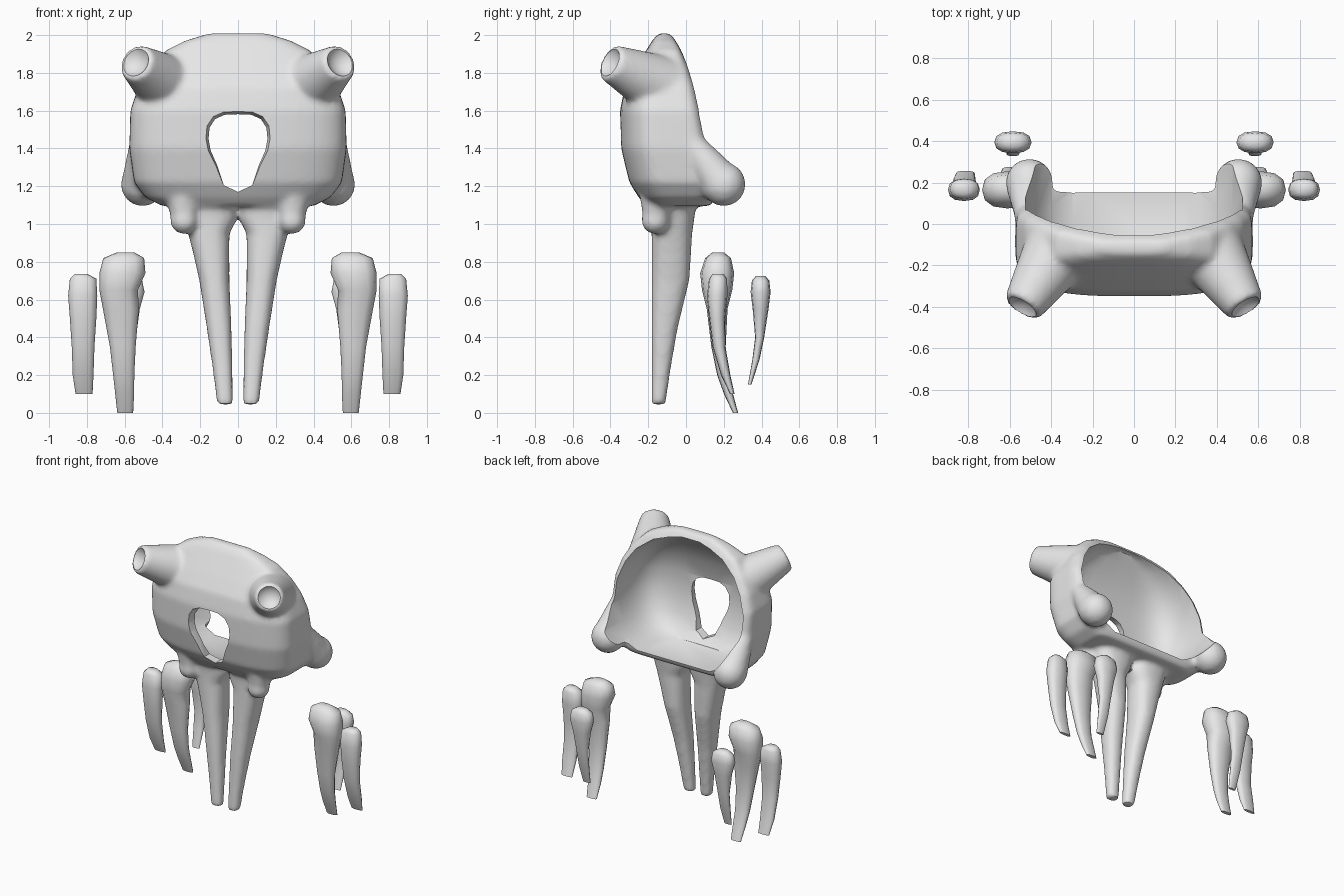
import bpy, bmesh, math
from mathutils import Vector, Matrix

cube = bpy.data.objects.get("Cube")
if cube:
    bpy.data.objects.remove(cube, do_unlink=True)

grey = bpy.data.materials.new("pale_grey")
grey.use_nodes = True
grey.diffuse_color = (0.8, 0.8, 0.8, 1)
grey.node_tree.nodes["Principled BSDF"].inputs["Base Color"].default_value = (0.8, 0.8, 0.8, 1)


def skin(bm, rings):
    """Closed surface through a list of equal rings."""
    loops = [[bm.verts.new(p) for p in r] for r in rings]
    n = len(loops[0])
    for a, b in zip(loops, loops[1:]):
        for i in range(n):
            j = (i + 1) % n
            bm.faces.new((a[i], a[j], b[j], b[i]))
    bm.faces.new(loops[0])
    bm.faces.new(loops[-1])


def section(z, cx, hx, cy, hy, n=12, front=2.4, back=2.4):
    """Horizontal superellipse with its own roundness in front and behind."""
    ring = []
    for i in range(n):
        t = 2 * math.pi * i / n
        c, s = math.cos(t), math.sin(t)
        e = 2 / (back if s > 0 else front)
        ring.append((cx + hx * math.copysign(abs(c) ** e, c),
                     cy + hy * math.copysign(abs(s) ** e, s), z))
    return ring


def tube(bm, p0, p1, r0, r1):
    p0, p1 = Vector(p0), Vector(p1)
    d = p1 - p0
    m = Matrix.Translation((p0 + p1) / 2) @ d.to_track_quat('Z', 'Y').to_matrix().to_4x4()
    bmesh.ops.create_cone(bm, cap_ends=True, segments=24, radius1=r0, radius2=r1,
                          depth=d.length, matrix=m)


def ball(bm, p, r):
    bmesh.ops.create_uvsphere(bm, u_segments=24, v_segments=14, radius=r,
                              matrix=Matrix.Translation(p))


def finish(bm, name):
    bmesh.ops.recalc_face_normals(bm, faces=bm.faces)
    me = bpy.data.meshes.new(name)
    bm.to_mesh(me)
    bm.free()
    me.materials.append(grey)
    ob = bpy.data.objects.new(name, me)
    bpy.context.collection.objects.link(ob)
    return ob


def activate(ob):
    bpy.ops.object.select_all(action='DESELECT')
    ob.select_set(True)
    bpy.context.view_layer.objects.active = ob


def apply(ob, kind, **settings):
    activate(ob)
    mod = ob.modifiers.new(kind.lower(), kind)
    for k, v in settings.items():
        setattr(mod, k, v)
    bpy.ops.object.modifier_apply(modifier=mod.name)


def smooth(ob, angle):
    activate(ob)
    bpy.ops.object.shade_smooth_by_angle(angle=math.radians(angle))


# Shell: height, half width, front y, back y
shell = [(1.095, .40, -.21, .13), (1.14, .49, -.25, .155), (1.22, .55, -.30, .16),
         (1.40, .575, -.345, .125), (1.60, .57, -.35, .085), (1.72, .53, -.325, .055),
         (1.82, .47, -.27, .02), (1.92, .38, -.21, -.025), (1.97, .28, -.18, -.055),
         (2.01, .15, -.145, -.085)]
bm = bmesh.new()
skin(bm, [section(z, 0, w, (f + b) / 2, (b - f) / 2, 64, 3, 8) for z, w, f, b in shell])

leg = [(1.15, .16, .16, -.07, .13), (1.03, .145, .143, -.07, .115),
       (.95, .155, .11, -.075, .108), (.85, .142, .097, -.077, .105),
       (.70, .125, .080, -.082, .100), (.45, .100, .066, -.113, .070),
       (.25, .083, .054, -.130, .052), (.045, .069, .042, -.146, .038)]
horn_tip = Vector((.540, -.402, 1.855))
horn_base = Vector((.36, -.12, 1.72))
horn_dir = (horn_tip - horn_base).normalized()

for s in (1, -1):
    side = Vector((s, 1, 1))
    # Front horn
    tube(bm, horn_base * side, horn_tip * side, .175, .098)
    # Rear corner lump
    tube(bm, Vector((.51, -.02, 1.50)) * side, Vector((.505, .19, 1.21)) * side, .05, .115)
    ball(bm, Vector((.505, .20, 1.21)) * side, .116)
    # Small knob under the front corner
    tube(bm, Vector((.29, -.15, 1.18)) * side, Vector((.285, -.16, 1.02)) * side, .10, .068)
    ball(bm, Vector((.285, -.162, 1.02)) * side, .075)
    # Long leg
    skin(bm, [section(z, s * x, w, y, d, 20) for z, x, w, y, d in leg])

body = finish(bm, "body_shell")
apply(body, 'REMESH', mode='VOXEL', voxel_size=.016)
apply(body, 'SMOOTH', factor=.5, iterations=8)

# Cutter for the hollow that opens to the rear
cavity = [(1.14, .30, -.17), (1.19, .40, -.22), (1.28, .475, -.265), (1.42, .525, -.29),
          (1.58, .525, -.295), (1.72, .475, -.26), (1.82, .41, -.205), (1.91, .30, -.145),
          (1.95, .19, -.11), (1.97, .09, -.095)]
cutters = []
bm = bmesh.new()
skin(bm, [section(z, 0, w, (f + .8) / 2, (.8 - f) / 2, 64, 5, 5) for z, w, f in cavity])
cutters.append(finish(bm, "cavity_cutter"))

# Cutter for the drop-shaped front hole, flared outwards
half = [(.075, 1.205), (.11, 1.31), (.145, 1.39), (.156, 1.45), (.150, 1.51),
        (.120, 1.555), (.070, 1.577)]
drop = [(0, 1.17)] + half + [(0, 1.58)] + [(-x, z) for x, z in reversed(half)]
bm = bmesh.new()
skin(bm, [[(x * k, y, 1.42 + (z - 1.42) * k) for x, z in drop]
          for y, k in ((-.5, 1.1), (-.35, 1.1), (-.29, 1), (-.1, 1))])
cutters.append(finish(bm, "front_hole_cutter"))

# Cutters for the dished horn ends
for s in (1, -1):
    bm = bmesh.new()
    ball(bm, (horn_tip + horn_dir * .062) * Vector((s, 1, 1)), .10)
    cutters.append(finish(bm, "horn_dish_cutter"))

for c in cutters:
    c.hide_render = True
    apply(body, 'BOOLEAN', operation='DIFFERENCE', solver='EXACT', object=c)
    bpy.data.objects.remove(c, do_unlink=True)
smooth(body, 40)

# Loose curved prongs: height, centre x, half width, centre y, half depth
prongs = {
    "large_prong": [(.85, .595, .045, .17, .03), (.82, .605, .108, .17, .068),
                    (.74, .612, .122, .165, .09), (.65, .632, .102, .165, .080),
                    (.55, .620, .095, .165, .055), (.35, .610, .068, .172, .038),
                    (.20, .605, .056, .195, .030), (.10, .600, .050, .225, .024),
                    (.00, .597, .042, .262, .014)],
    "outer_prong": [(.735, .83, .035, .17, .03), (.71, .82, .070, .17, .048),
                    (.62, .822, .077, .165, .054), (.50, .82, .070, .165, .042),
                    (.35, .82, .060, .175, .034), (.20, .82, .055, .21, .025),
                    (.10, .815, .045, .245, .012)],
    "rear_prong": [(.725, .585, .035, .395, .025), (.70, .585, .078, .395, .046),
                   (.64, .585, .090, .395, .053), (.55, .585, .065, .395, .042),
                   (.40, .585, .045, .390, .024), (.28, .585, .040, .370, .019),
                   (.15, .585, .030, .337, .009)],
}
for name, rows in prongs.items():
    for s, label in ((1, "left_"), (-1, "right_")):
        bm = bmesh.new()
        skin(bm, [section(z, s * x, w, y, d) for z, x, w, y, d in rows])
        smooth(finish(bm, label + name), 60)
